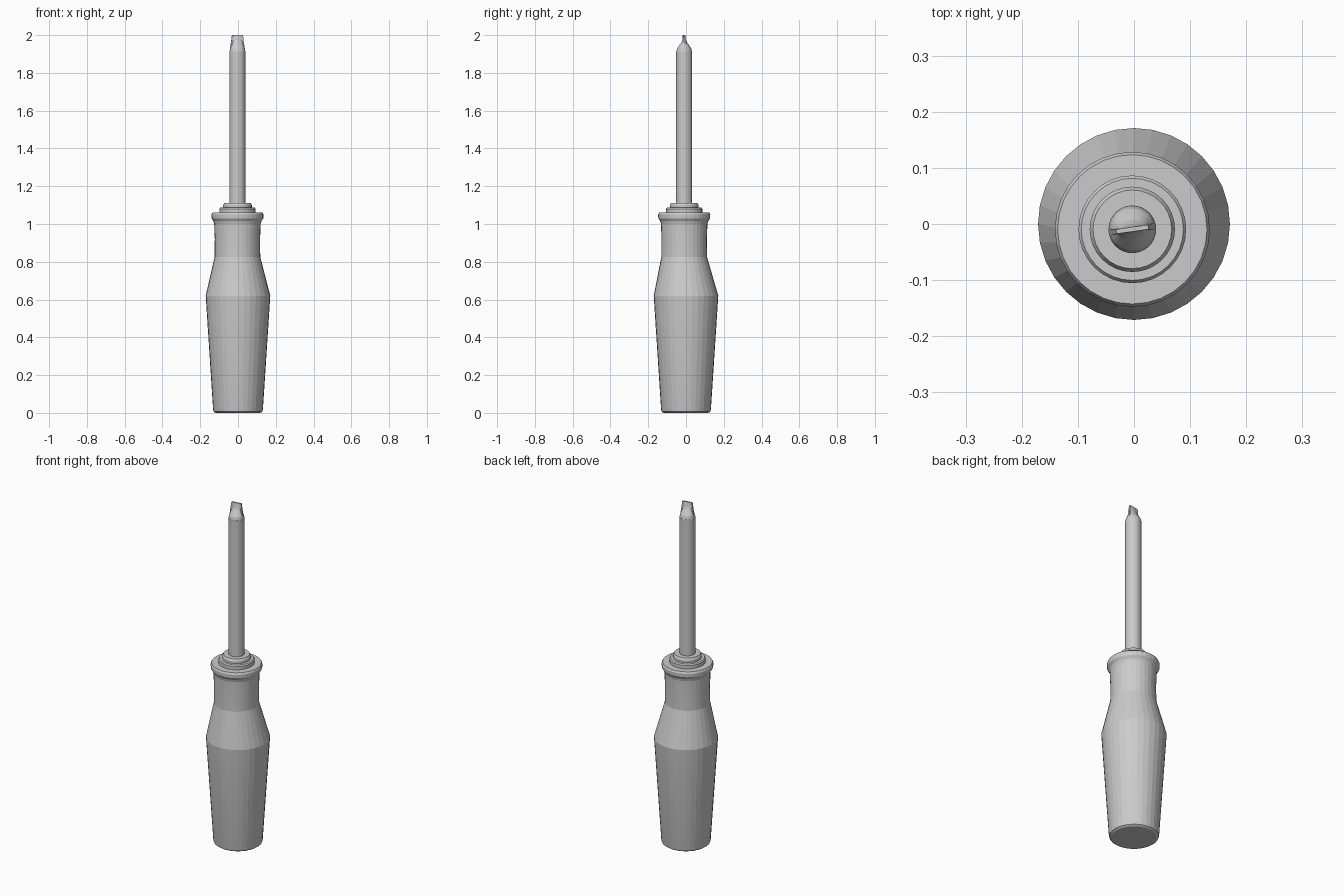
import bpy, bmesh, math

if "Cube" in bpy.data.objects:
    bpy.data.objects.remove(bpy.data.objects["Cube"])

SIDES = 32
AXIS = (-0.003, -0.0095)   # the upper part sits slightly off centre


def loft(name, rings, sides=SIDES, angle=0.0):
    """Stack elliptical rings (rx, ry, z, cx, cy) and cap both ends."""
    bm = bmesh.new()
    ca, sa = math.cos(angle), math.sin(angle)
    loops = []
    for rx, ry, z, cx, cy in rings:
        loop = []
        for i in range(sides):
            t = 2 * math.pi * i / sides
            x, y = rx * math.cos(t), ry * math.sin(t)
            loop.append(bm.verts.new((cx + x * ca - y * sa, cy + x * sa + y * ca, z)))
        loops.append(loop)
    for a, b in zip(loops, loops[1:]):
        for i in range(sides):
            j = (i + 1) % sides
            bm.faces.new((a[i], a[j], b[j], b[i]))
    bm.faces.new(loops[0][::-1])
    bm.faces.new(loops[-1])
    return finish(name, bm)


def finish(name, bm):
    bmesh.ops.recalc_face_normals(bm, faces=bm.faces)
    mesh = bpy.data.meshes.new(name)
    bm.to_mesh(mesh)
    bm.free()
    ob = bpy.data.objects.new(name, mesh)
    bpy.context.collection.objects.link(ob)
    return ob


def turned(name, profile, centre=AXIS):
    return loft(name, [(r, r, z, *centre) for r, z in profile])


# Handle: tapered grip, shoulder, neck and flared rim
grip = [(0.118, 0.0), (0.129, 0.007), (0.132, 0.02), (0.171, 0.62)]
neck = [(0.121, 0.825), (0.120, 0.92), (0.123, 1.0), (0.127, 1.015),
        (0.137, 1.03), (0.138, 1.05), (0.133, 1.06)]
loft("handle", [(r, r, z, 0, 0) for r, z in grip]
     + [(r, r, z, *AXIS) for r, z in neck])

# Stepped collars under the shaft
turned("lower_collar", [(0.096, 1.05), (0.096, 1.08), (0.091, 1.087)])
turned("upper_collar", [(0.076, 1.08), (0.076, 1.10), (0.070, 1.112)])

# Round steel shaft
turned("shaft", [(0.0425, 1.08), (0.0425, 1.912)])

# Scooped transition from round shaft to flat tip
TWIST = math.radians(8)
scoop = [(0.0425, 0.0425, 1.91), (0.0385, 0.037, 1.93), (0.032, 0.027, 1.945),
         (0.028, 0.017, 1.958), (0.026, 0.010, 1.973), (0.024, 0.006, 1.99),
         (0.023, 0.004, 2.0)]
loft("tip_scoop", [(*s, *AXIS) for s in scoop], angle=TWIST)

# Flat blade plate, narrowing to the end
bm = bmesh.new()
bmesh.ops.create_cube(bm, size=1)
for v in bm.verts:
    top = v.co.z > 0
    x = v.co.x * (0.058 if top else 0.084)
    y = v.co.y * (0.008 if top else 0.012)
    v.co = (AXIS[0] + x * math.cos(TWIST) - y * math.sin(TWIST),
            AXIS[1] + x * math.sin(TWIST) + y * math.cos(TWIST),
            2.0 if top else 1.905)
finish("blade", bm)

# Smooth the turned parts while keeping creases
for ob in bpy.context.collection.objects:
    ob.select_set(ob.name != "blade")
bpy.context.view_layer.objects.active = bpy.data.objects["handle"]
bpy.ops.object.shade_smooth_by_angle(angle=math.radians(10))
